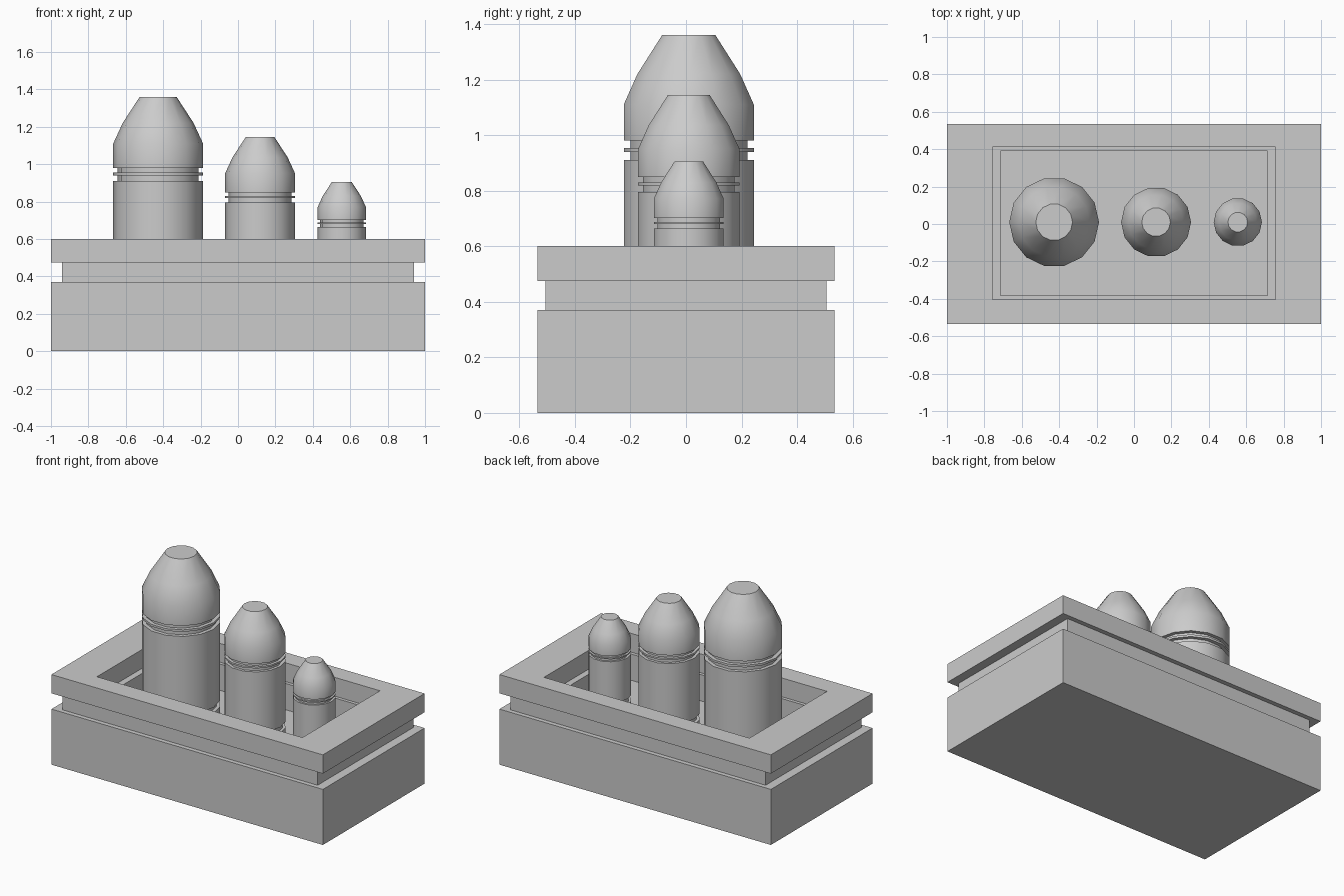
import bpy, bmesh, math

if "Cube" in bpy.data.objects:
    bpy.data.objects.remove(bpy.data.objects["Cube"])


def loft(name, rings, smooth=False):
    """Skin a stack of equal-length point rings and cap both ends."""
    bm = bmesh.new()
    loops = [[bm.verts.new(p) for p in ring] for ring in rings]
    n = len(loops[0])
    for a, b in zip(loops, loops[1:]):
        for i in range(n):
            j = (i + 1) % n
            bm.faces.new((a[i], a[j], b[j], b[i]))
    bm.faces.new(loops[0][::-1])
    bm.faces.new(loops[-1])
    bmesh.ops.recalc_face_normals(bm, faces=bm.faces)
    mesh = bpy.data.meshes.new(name)
    bm.to_mesh(mesh)
    bm.free()
    ob = bpy.data.objects.new(name, mesh)
    bpy.context.collection.objects.link(ob)
    if smooth:
        bpy.ops.object.select_all(action='DESELECT')
        ob.select_set(True)
        bpy.context.view_layer.objects.active = ob
        bpy.ops.object.shade_smooth_by_angle(angle=math.radians(30))
    return ob


def rect(hx, hy, z, cy=0.0):
    return [(sx * hx, cy + sy * hy, z)
            for sx, sy in ((-1, -1), (1, -1), (1, 1), (-1, 1))]


# Open crate: base, outer groove, rim, stepped hollow, floor
FLOOR = 0.30
loft("crate", [
    rect(1, .535, 0), rect(1, .535, .37),
    rect(.94, .505, .37), rect(.94, .505, .475),
    rect(1, .535, .475), rect(1, .535, .6),
    rect(.757, .408, .6, .005), rect(.757, .408, .475, .005),
    rect(.715, .386, .475, .005), rect(.715, .386, FLOOR, .005),
])

# Upper profile of a round: (radius, depth below tip), in units of its radius
NOSE = [(.9, 1.875), (.9, 1.75), (1, 1.75), (1, 1.69), (.9, 1.69),
        (.9, 1.583), (1, 1.583), (1, 1.04), (.79, .583), (.41, 0)]


def cartridge(name, x, r, top, sides=14):
    # Foot rim and lower groove, then case wall, neck groove and nose
    profile = [(r, FLOOR), (r, .35), (.9 * r, .35), (.9 * r, .39), (r, .39),
               (r, top - 1.875 * r)]
    profile += [(k * r, top - d * r) for k, d in NOSE]
    rings = [[(x + q * math.cos(2 * math.pi * i / sides),
               .01 + q * math.sin(2 * math.pi * i / sides), z)
              for i in range(sides)] for q, z in profile]
    loft(name, rings, smooth=True)


# Three rounds of falling size
cartridge("large_round", -.427, .24, 1.36)
cartridge("medium_round", .118, .187, 1.145)
cartridge("small_round", .555, .129, .905)
